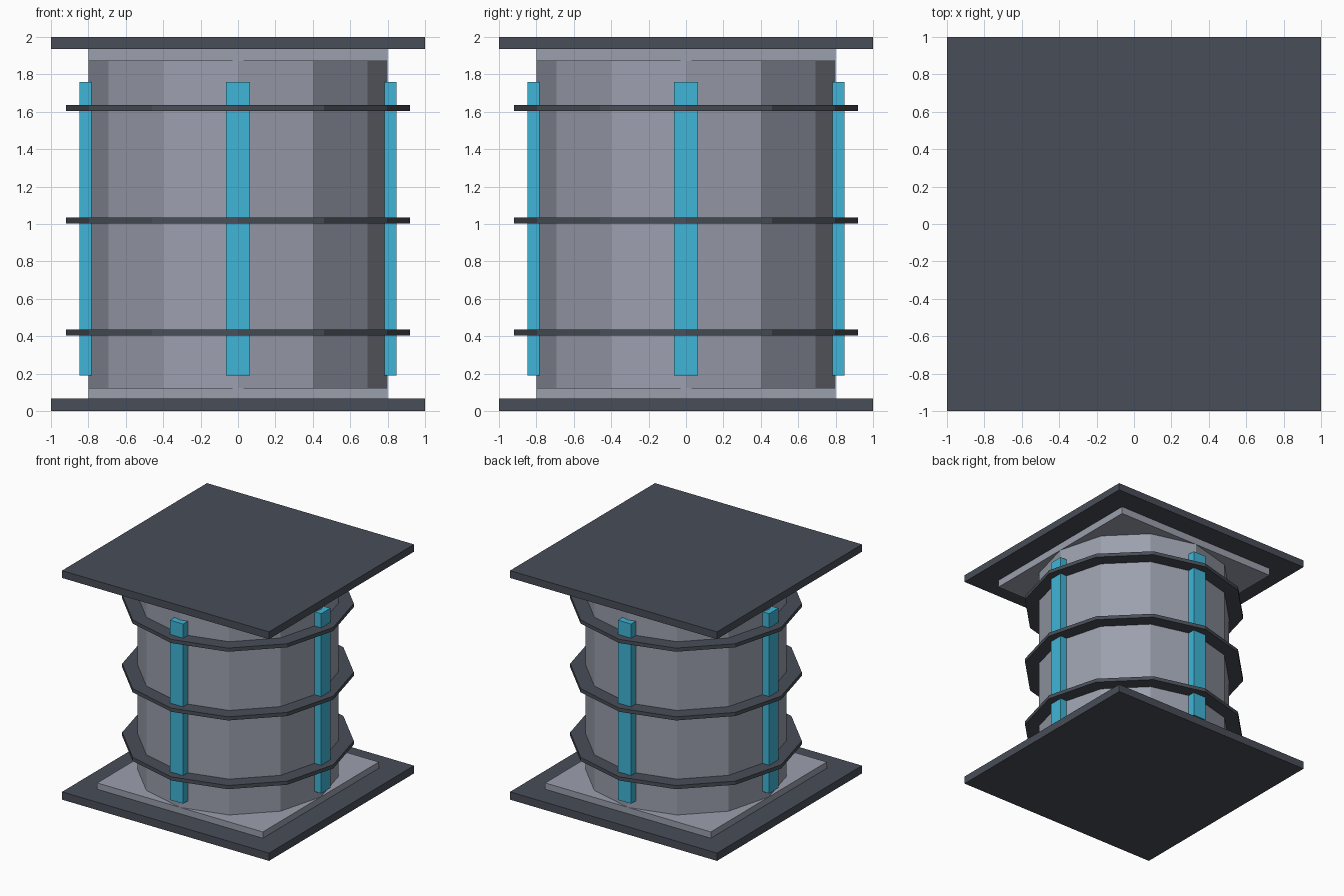
import bpy
import math

if "Cube" in bpy.data.objects:
    bpy.data.objects.remove(bpy.data.objects["Cube"], do_unlink=True)


def make_material(name, rgb):
    mat = bpy.data.materials.new(name)
    mat.use_nodes = True
    color = (*rgb, 1.0)
    mat.diffuse_color = color
    mat.node_tree.nodes["Principled BSDF"].inputs["Base Color"].default_value = color
    return mat


grey = make_material("light grey metal", (0.33, 0.35, 0.42))
dark = make_material("dark slate metal", (0.065, 0.075, 0.095))
cyan = make_material("cyan glow", (0.05, 0.46, 0.68))


def finish(name, mat):
    obj = bpy.context.object
    obj.name = name
    obj.data.materials.append(mat)
    return obj


def box(name, mat, size, x, y, z0, z1):
    bpy.ops.mesh.primitive_cube_add(size=1, location=(x, y, (z0 + z1) / 2))
    obj = finish(name, mat)
    obj.scale = (size[0], size[1], z1 - z0)
    bpy.ops.object.transform_apply(location=False, rotation=False, scale=True)
    return obj


def drum(name, mat, radius, z0, z1):
    # Twelve-sided, with a corner on each axis
    bpy.ops.mesh.primitive_cylinder_add(vertices=12, radius=radius, depth=z1 - z0,
                                        location=(0, 0, (z0 + z1) / 2))
    return finish(name, mat)


# Square end plates and the smaller slabs between them and the drum
box("bottom_plate", dark, (2, 2), 0, 0, 0, 0.068)
box("bottom_slab", grey, (1.6, 1.6), 0, 0, 0.068, 0.123)
box("top_slab", grey, (1.6, 1.6), 0, 0, 1.872, 1.936)
box("top_plate", dark, (2, 2), 0, 0, 1.936, 2)

# Faceted drum body
drum("drum_body", grey, 0.8, 0.123, 1.872)

# Three thin bands round the drum
for name, z in (("lower", 0.42), ("middle", 1.02), ("upper", 1.62)):
    drum(name + "_band", dark, 0.92, z - 0.016, z + 0.016)

# Light strips on the four sides
for i, side in enumerate(("left", "back", "right", "front")):
    angle = i * math.pi / 2
    strip = box(side + "_light_strip", cyan, (0.1, 0.126),
                0.798 * math.cos(angle), 0.798 * math.sin(angle), 0.19, 1.76)
    strip.rotation_euler.z = angle
